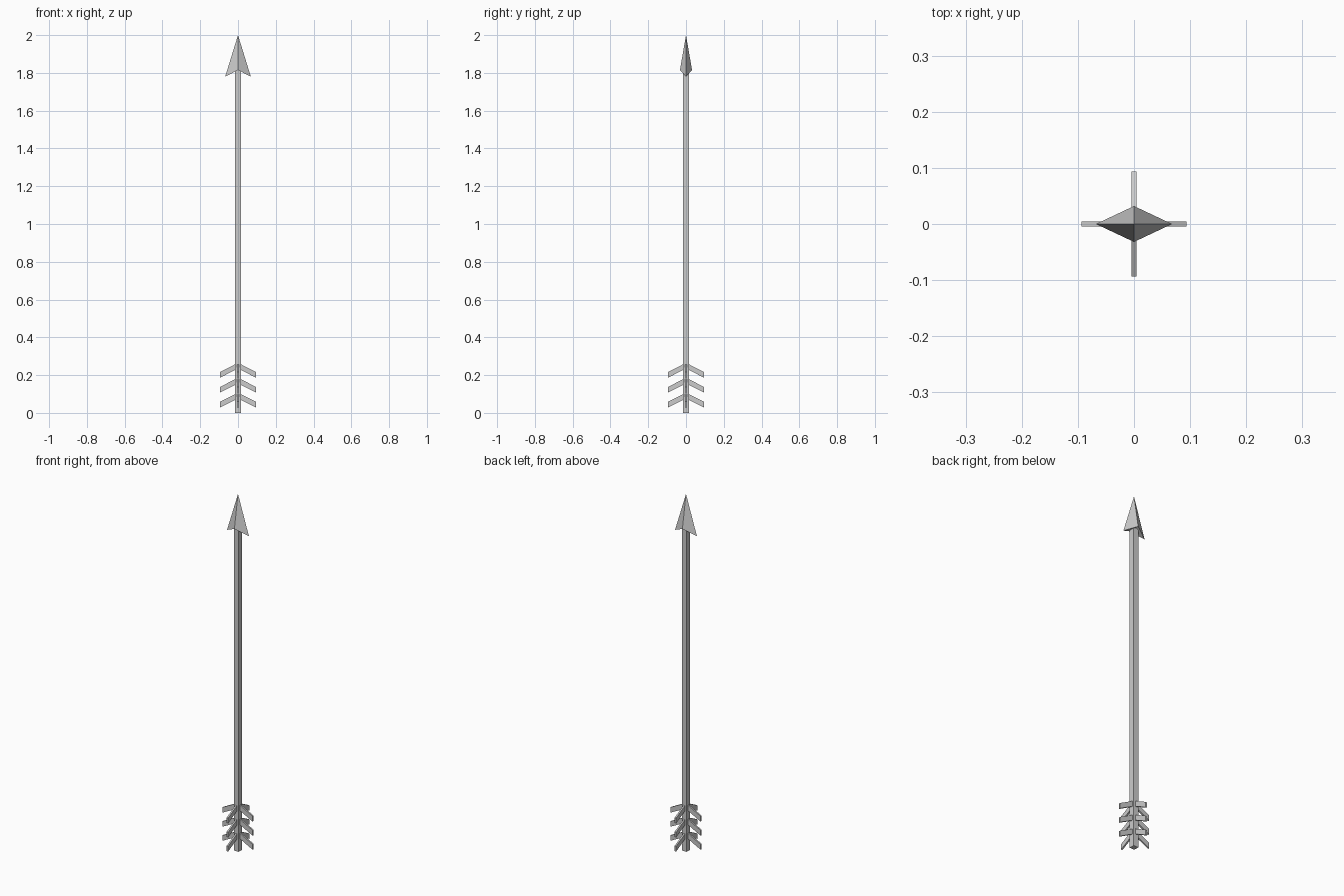
import bpy
import math
from mathutils import Matrix

if "Cube" in bpy.data.objects:
    bpy.data.objects.remove(bpy.data.objects["Cube"])


def make_object(name, verts, faces):
    mesh = bpy.data.meshes.new(name)
    mesh.from_pydata(verts, [], faces)
    mesh.update()
    obj = bpy.data.objects.new(name, mesh)
    bpy.context.collection.objects.link(obj)
    return obj


def prism(name, profile, depth):
    """Extrude an x-z profile symmetrically along y."""
    n = len(profile)
    verts = [(x, y, z) for y in (-depth / 2, depth / 2) for x, z in profile]
    faces = [tuple(range(n)), tuple(range(2 * n - 1, n - 1, -1))]
    faces += [(i, i + n, (i + 1) % n + n, (i + 1) % n) for i in range(n)]
    return make_object(name, verts, faces)


# Square shaft
S = 0.015
prism("shaft", [(-S, 0), (S, 0), (S, 1.83), (-S, 1.83)], 2 * S)

# Four-sided head with swept-back side barbs and a notched underside
ring = [(0.068, 0, 1.78), (0, 0.032, 1.815), (-0.068, 0, 1.78), (0, -0.032, 1.815)]
head_faces = []
for i in range(4):
    j = (i + 1) % 4
    head_faces += [(i, j, 4), (j, i, 5)]
make_object("arrow_head", ring + [(0, 0, 2), (0, 0, 1.815)], head_faces)

# Fletching: three rows of slanted vanes on all four sides of the shaft
for row in range(3):
    top = 0.265 - 0.079 * row
    profile = [(0, top - 0.03), (0.094, top - 0.078), (0.094, top - 0.048), (0, top)]
    for side in range(4):
        vane = prism(f"vane_{row + 1}_{side + 1}", profile, 0.009)
        vane.data.transform(Matrix.Rotation(side * math.pi / 2, 4, 'Z'))
